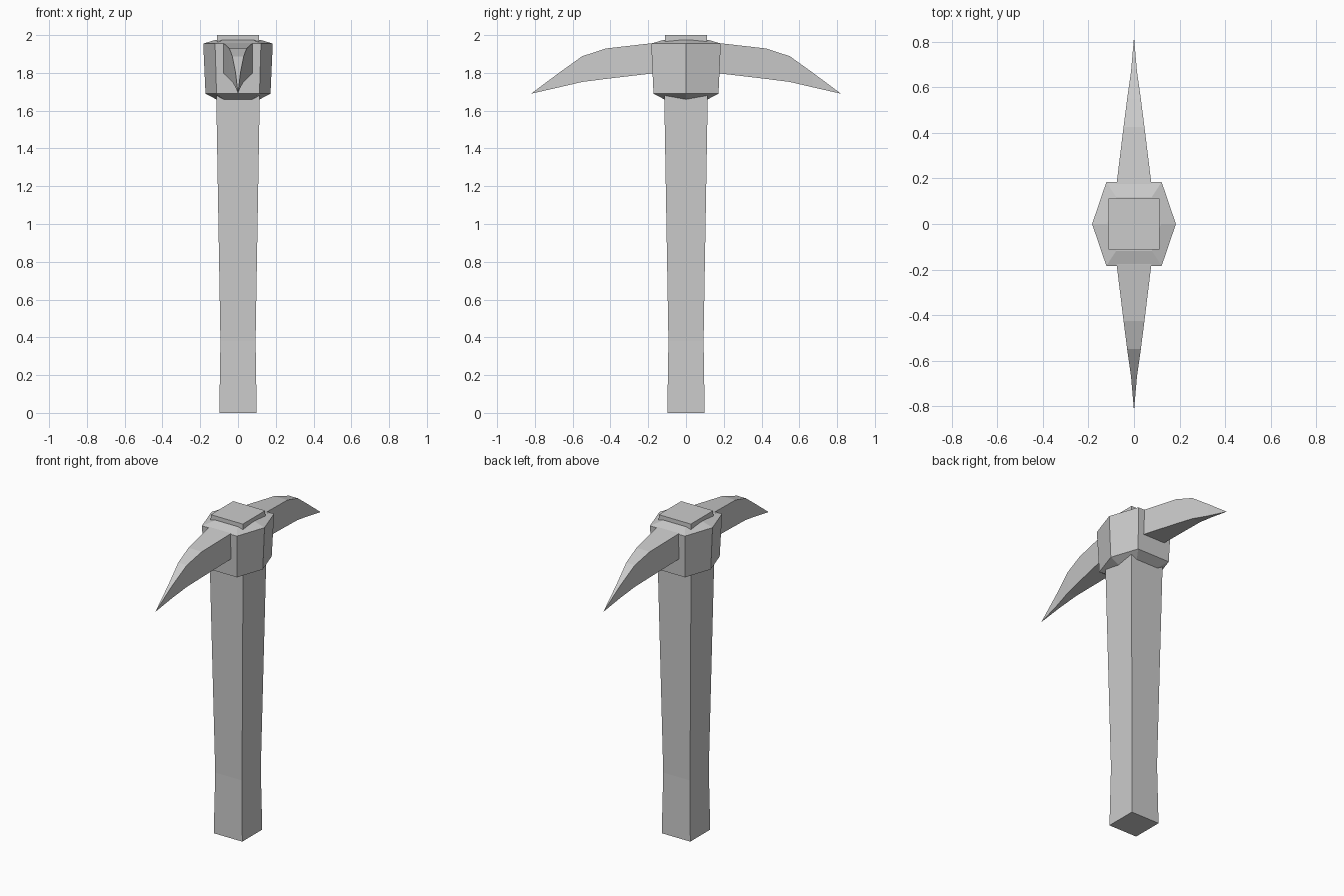
import bpy, bmesh

if "Cube" in bpy.data.objects:
    bpy.data.objects.remove(bpy.data.objects["Cube"])


def loft(name, rings, caps=True):
    """Skin a list of equal-length point rings into one flat-shaded object."""
    bm = bmesh.new()
    loops = [[bm.verts.new(p) for p in ring] for ring in rings]
    n = len(loops[0])
    for a, b in zip(loops, loops[1:]):
        for i in range(n):
            j = (i + 1) % n
            bm.faces.new((a[i], a[j], b[j], b[i]))
    if caps:
        bm.faces.new(loops[0])
        bm.faces.new(loops[-1])
    bmesh.ops.remove_doubles(bm, verts=bm.verts[:], dist=1e-5)
    bmesh.ops.recalc_face_normals(bm, faces=bm.faces[:])
    mesh = bpy.data.meshes.new(name)
    bm.to_mesh(mesh)
    bm.free()
    obj = bpy.data.objects.new(name, mesh)
    bpy.context.collection.objects.link(obj)
    return obj


def scaled_ring(outline, size, z):
    return [(x * size, y * size, z) for x, y in outline]


# Handle: square shaft, slightly waisted near the grip and wider at the head
square = [(-1, -1), (1, -1), (1, 1), (-1, 1)]
loft("handle", [scaled_ring(square, s, z) for s, z in
                [(0.099, 0), (0.093, 0.38), (0.115, 1.67), (0.111, 2.0)]])

# Collar: six-sided block pointed towards +x and -x, chamfered top and bottom
hexagon = [(-1, 0), (-0.66, -1), (0.66, -1), (1, 0), (0.66, 1), (-0.66, 1)]
loft("head_collar", [scaled_ring(hexagon, s, z) for s, z in
                     [(0.115, 1.66), (0.172, 1.69), (0.184, 1.955), (0.118, 1.975)]])

# Pick blade: rectangular section tapering to a drooping point on both sides
# (distance from centre, half width, top height, bottom height)
stations = [(0.10, 0.085, 1.964, 1.806), (0.18, 0.076, 1.957, 1.797),
            (0.425, 0.046, 1.929, 1.768), (0.55, 0.030, 1.888, 1.752),
            (0.67, 0.013, 1.802, 1.724), (0.82, 0.0, 1.69, 1.69)]
path = [(-y, w, t, b) for y, w, t, b in reversed(stations)] + stations
loft("pick_blade", [[(-w, y, b), (w, y, b), (w, y, t), (-w, y, t)]
                    for y, w, t, b in path], caps=False)
